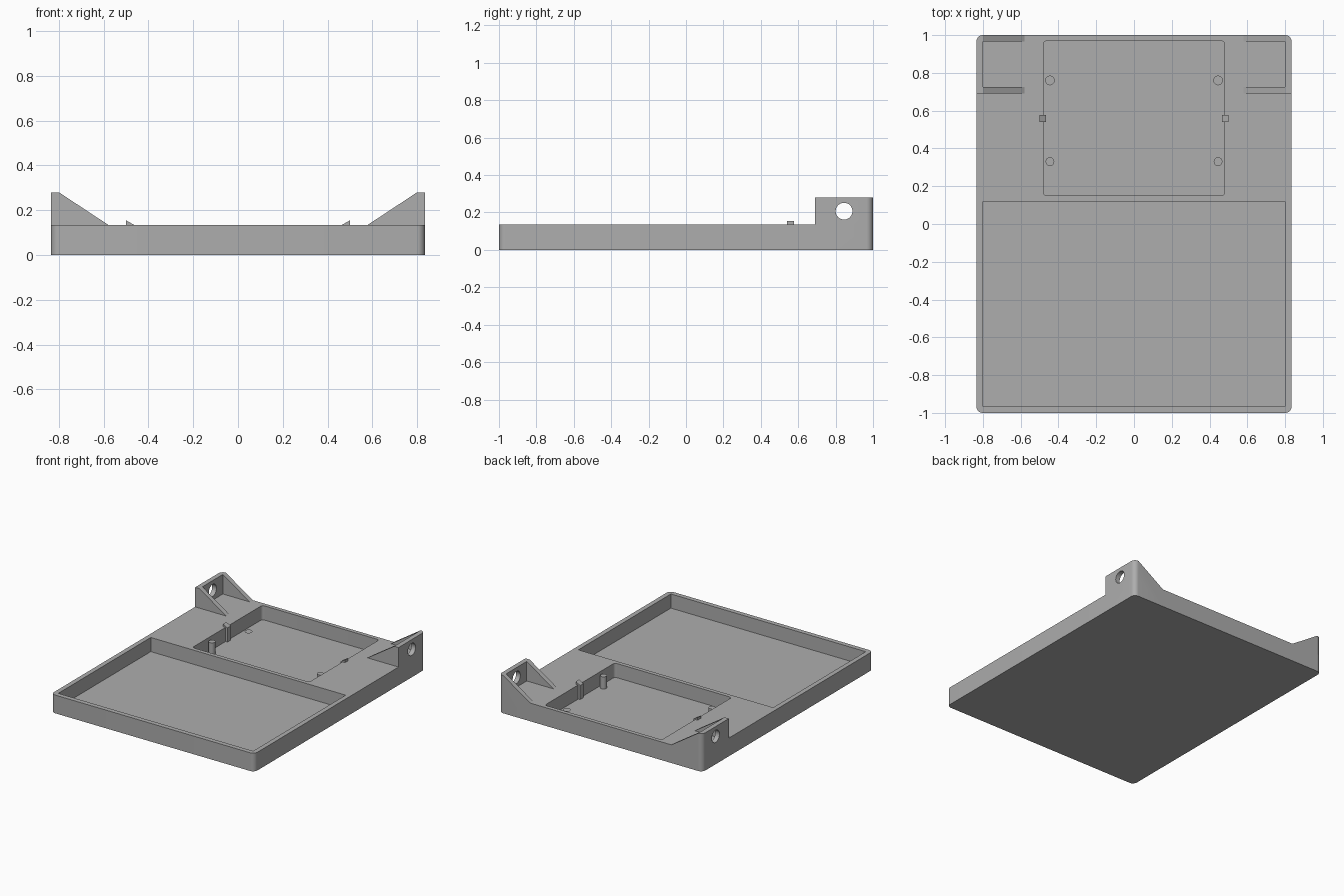
import bpy, bmesh, math
from mathutils import Matrix, Vector

if "Cube" in bpy.data.objects:
    bpy.data.objects.remove(bpy.data.objects["Cube"])

grey = bpy.data.materials.new("plain grey")
grey.use_nodes = True
COLOUR = (0.42, 0.42, 0.42, 1)
grey.diffuse_color = COLOUR
grey.node_tree.nodes["Principled BSDF"].inputs["Base Color"].default_value = COLOUR

TOP, FLOOR = 0.135, 0.03      # deck height and pocket floor
W, WALL = 0.835, 0.035        # half width and wall thickness


def make(name, bm):
    bmesh.ops.recalc_face_normals(bm, faces=bm.faces)
    mesh = bpy.data.meshes.new(name)
    bm.to_mesh(mesh)
    bm.free()
    mesh.materials.append(grey)
    obj = bpy.data.objects.new(name, mesh)
    bpy.context.collection.objects.link(obj)
    return obj


def round_uprights(bm, radius, test=lambda co: True):
    edges = [e for e in bm.edges
             if abs((e.verts[0].co - e.verts[1].co).normalized().z) > 0.99 and test(e.verts[0].co)]
    bmesh.ops.bevel(bm, geom=edges, offset=radius, segments=8, profile=0.5, affect='EDGES')


def box(name, x, y, z, radius=0):
    bm = bmesh.new()
    bmesh.ops.create_cube(bm, size=1)
    for v in bm.verts:
        v.co = Vector([r[0] if c < 0 else r[1] for c, r in zip(v.co, (x, y, z))])
    if radius:
        round_uprights(bm, radius)
    return make(name, bm)


def cylinder(name, centre, radius, depth, axis='Z'):
    bm = bmesh.new()
    turn = Matrix.Rotation(math.pi / 2, 4, 'Y') if axis == 'X' else Matrix()
    bmesh.ops.create_cone(bm, cap_ends=True, segments=32, radius1=radius, radius2=radius,
                          depth=depth, matrix=Matrix.Translation(centre) @ turn)
    return make(name, bm)


def extruded(name, profile, y0, y1, side, radius=0):
    """Extrude an x-z profile along y, on the given side."""
    bm = bmesh.new()
    face = bm.faces.new([bm.verts.new((side * x, y0, z)) for x, z in profile])
    new = bmesh.ops.extrude_face_region(bm, geom=[face])["geom"]
    bmesh.ops.translate(bm, vec=(0, y1 - y0, 0),
                        verts=[v for v in new if isinstance(v, bmesh.types.BMVert)])
    bmesh.ops.recalc_face_normals(bm, faces=bm.faces)
    if radius:
        round_uprights(bm, radius, lambda co: abs(co.x) > W - 0.001 and co.y > y1 - 0.001)
    return make(name, bm)


def combine(target, tool, operation):
    mod = target.modifiers.new("combine", 'BOOLEAN')
    mod.operation, mod.solver, mod.object = operation, 'EXACT', tool
    bpy.context.view_layer.objects.active = target
    bpy.ops.object.modifier_apply(modifier=mod.name)
    bpy.data.objects.remove(tool)


# Tray with its two pockets
tray = box("tray", (-W, W), (-1, 1), (0, TOP), 0.035)
combine(tray, box("front_pocket", (-0.8, 0.8), (-0.965, 0.12), (FLOOR, 0.3)), 'DIFFERENCE')
combine(tray, box("rear_pocket", (-0.48, 0.48), (0.15, 0.97), (FLOOR, 0.3), 0.02), 'DIFFERENCE')

for side in (-1, 1):
    # Gusseted rear bracket with a round hole
    bracket = extruded("bracket", [(W, 0), (W, 0.28), (0.8, 0.28), (0.58, TOP), (0.58, 0)],
                       0.69, 1, side, 0.035)
    inner = sorted((side * 0.5, side * (W - WALL)))
    combine(bracket, box("bracket_gap", inner, (0.69 + WALL, 1 - WALL), (TOP, 0.5)), 'DIFFERENCE')
    combine(bracket, cylinder("bracket_hole", (side * W, 0.845, 0.207), 0.045, 0.3, 'X'), 'DIFFERENCE')
    combine(tray, bracket, 'UNION')
    # Standing posts in the rear pocket
    for y in (0.33, 0.76):
        combine(tray, cylinder("post", (side * 0.445, y, 0.07), 0.023, 0.1), 'UNION')
    # Snap clip with a sloped top
    clip = extruded("clip", [(0.5, 0.02), (0.5, 0.155), (0.465, TOP), (0.465, 0.02)],
                    0.54, 0.578, side)
    combine(tray, clip, 'UNION')

# Smooth only the rounded corners, posts and holes
bpy.ops.object.select_all(action='DESELECT')
tray.select_set(True)
bpy.context.view_layer.objects.active = tray
bpy.ops.object.shade_smooth_by_angle(angle=math.radians(25))
